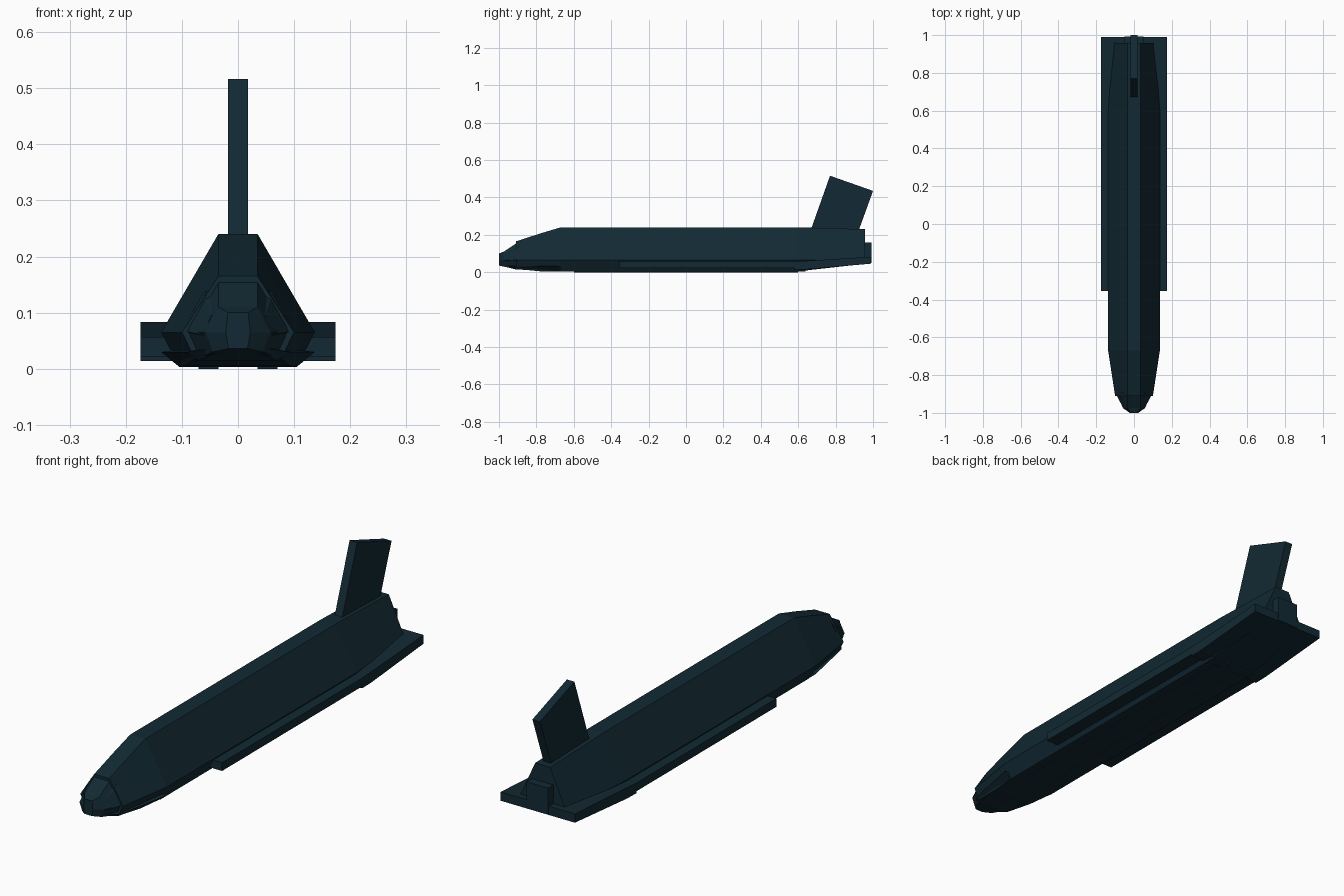
import bpy, bmesh

cube = bpy.data.objects.get("Cube")
if cube:
    bpy.data.objects.remove(cube, do_unlink=True)


def material(name, rgb):
    mat = bpy.data.materials.new(name)
    mat.use_nodes = True
    mat.diffuse_color = (*rgb, 1)
    shader = mat.node_tree.nodes["Principled BSDF"]
    shader.inputs["Base Color"].default_value = (*rgb, 1)
    return mat


teal = material("dark teal", (0.006, 0.022, 0.033))


def loft(name, rings):
    """Skin closed rings of equal point count and cap both ends."""
    bm = bmesh.new()
    loops = [[bm.verts.new(point) for point in ring] for ring in rings]
    for near, far in zip(loops, loops[1:]):
        for i in range(len(near)):
            bm.faces.new((near[i - 1], near[i], far[i], far[i - 1]))
    bm.faces.new(loops[0])
    bm.faces.new(loops[-1])
    bmesh.ops.recalc_face_normals(bm, faces=bm.faces)
    mesh = bpy.data.meshes.new(name)
    bm.to_mesh(mesh)
    bm.free()
    mesh.materials.append(teal)
    part = bpy.data.objects.new(name, mesh)
    bpy.context.collection.objects.link(part)
    return part


def extrude_x(name, profile, left, right):
    """Sweep a side profile of (y, z) points across the model."""
    return loft(name, [[(x, y, z) for y, z in profile] for x in (left, right)])


def box(name, left, right, front, back, bottom, top):
    profile = [(front, bottom), (back, bottom), (back, top), (front, top)]
    return extrude_x(name, profile, left, right)


def mirror(part):
    part.modifiers.new("mirror to other side", "MIRROR")


ridge = 0.035      # half width of the flat roof
shoulder = 0.065   # height of the widest line
deck = 0.24        # roof height
beam = 0.137       # half width of the hull


def section(y, roof, width, keel, crown=ridge, waist=shoulder):
    """Six-sided cross-section: flat roof, sloping flanks, tucked-in keel."""
    half = [(crown, roof), (width, waist), (width * 0.77, keel)]
    mirrored = [(-x, z) for x, z in reversed(half)]
    return [(x, y, z) for x, z in half + mirrored]


# Main hull, tapering to the bow and at the tail
loft("hull", [
    section(y=-0.91, roof=0.165, width=0.1, keel=0.018),
    section(y=-0.78, roof=0.207, width=0.12, keel=0.005),
    section(y=-0.67, roof=deck, width=beam, keel=0.005),
    section(y=0.6, roof=deck, width=beam, keel=0.005),
    section(y=0.957, roof=0.23, width=0.11, keel=0.045),
])

# Stepped nose
loft("nose", [
    section(y=-1, roof=0.1, width=0.022, keel=0.036, crown=0.018),
    section(y=-0.975, roof=0.11, width=0.058, keel=0.03),
    section(y=-0.9, roof=0.16, width=0.092, keel=0.018),
])

# Broad chin beneath the nose
loft("chin", [
    section(y=-0.99, roof=0.045, width=0.025, keel=0.035, crown=0.02, waist=0.04),
    section(y=-0.91, roof=0.042, width=0.09, keel=0.015, waist=0.03),
    section(y=-0.67, roof=0.04, width=beam, keel=0.004, waist=0.03),
])

# Raised cheek fairings on both sides of the nose
cheek_front = [(0.03, 0.1), (0.048, 0.095), (0.062, 0.06), (0.04, 0.05)]
cheek_back = [(0.04, 0.15), (0.062, 0.135), (0.1, 0.068), (0.06, 0.05)]
mirror(loft("cheek_fairings", [
    [(x, y, z) for x, z in ring]
    for y, ring in ((-0.965, cheek_front), (-0.89, cheek_back))
]))

# Flat belly, ending in a step before the tail, with two thin runners
belly = beam * 0.77
box("belly", -belly, belly, front=-0.67, back=0.64, bottom=0.003, top=0.03)
mirror(box("belly_runners", ridge, ridge * 2,
           front=-0.6, back=0.6, bottom=0, top=0.006))

# Wing slab and its upswept rear section
span = 0.174
box("wing_slab", -span, span, front=-0.355, back=0.6, bottom=0.022, top=0.057)
rear_profile = [(0.58, 0.014), (0.64, 0.015), (0.99, 0.046), (0.99, 0.083), (0.58, 0.057)]
extrude_x("rear_wing", rear_profile, -span, span)

# Swept tail fin
fin_profile = [(0.665, 0.22), (0.77, 0.516), (1, 0.435), (0.915, 0.2)]
extrude_x("tail_fin", fin_profile, -ridge / 2, ridge / 2)

# Rear engine block
box("engine_block", -0.05, 0.05, front=0.93, back=0.992, bottom=0.05, top=0.16)
